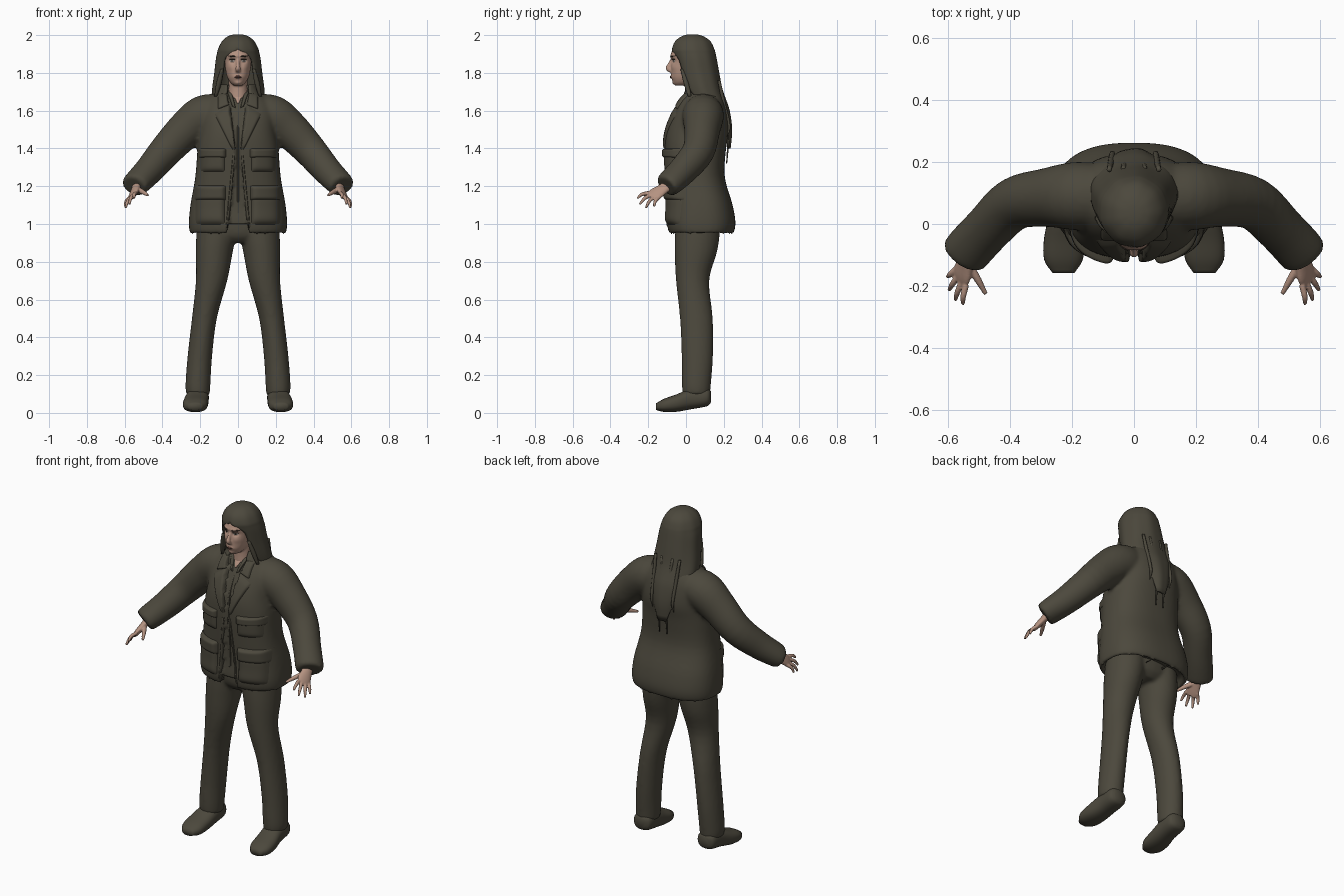
import bpy, bmesh
from math import sin, cos, pi, radians, exp
from mathutils import Vector
from mathutils.bvhtree import BVHTree

if "Cube" in bpy.data.objects:
    bpy.data.objects.remove(bpy.data.objects["Cube"])


def material(name, rgb):
    m = bpy.data.materials.new(name)
    m.use_nodes = True
    m.diffuse_color = (*rgb, 1)
    m.node_tree.nodes["Principled BSDF"].inputs["Base Color"].default_value = (*rgb, 1)
    return m


OLIVE = material("dark_olive", (.072, .065, .046))
SKIN = material("skin", (.46, .29, .22))
LIP = material("lip", (.30, .14, .11))
BROW = material("dark_brown", (.05, .035, .025))
WHITE = material("eye_white", (.5, .45, .4))
X, Y, Z = Vector((1, 0, 0)), Vector((0, 1, 0)), Vector((0, 0, 1))


def finish(name, bm, mat):
    me = bpy.data.meshes.new(name)
    bm.to_mesh(me)
    bm.free()
    me.materials.append(mat)
    for p in me.polygons:
        p.use_smooth = True
    ob = bpy.data.objects.new(name, me)
    bpy.context.collection.objects.link(ob)
    return ob


def spline(rows, k=4):
    r = [Vector(q) for q in rows]
    r = [r[0] * 2 - r[1]] + r + [r[-1] * 2 - r[-2]]
    out = []
    for i in range(1, len(r) - 2):
        a, b, c, d = r[i - 1:i + 3]
        for j in range(k):
            t = j / k
            out.append((b * 2 + (c - a) * t + (a * 2 - b * 5 + c * 4 - d) * t * t
                        + (b * 3 - a - c * 3 + d) * t ** 3) / 2)
    return out + [r[-2]]


def tube(bm, rows, ref, axis=None, n=28, power=2, side=1):
    """Closed loft through rows of x, y, z and two radii."""
    rows = spline(rows)
    pts = [Vector((r[0] * side, r[1], r[2])) for r in rows]
    ref = Vector((ref[0] * side, ref[1], ref[2]))
    rings = []
    for i, (p, r) in enumerate(zip(pts, rows)):
        t = axis or (pts[min(i + 1, len(pts) - 1)] - pts[max(i - 1, 0)]).normalized()
        u = (ref - t * ref.dot(t)).normalized()
        w = t.cross(u)
        ring = []
        for j in range(n):
            c, s = cos(2 * pi * j / n), sin(2 * pi * j / n)
            c, s = [abs(q) ** (2 / power) * (1 if q > 0 else -1) for q in (c, s)]
            ring.append(bm.verts.new(p + u * c * max(r[3], .002) + w * s * max(r[4], .002)))
        rings.append(ring)
    faces = [bm.faces.new(rings[0]), bm.faces.new(rings[-1])]
    for a, b in zip(rings, rings[1:]):
        faces += [bm.faces.new((a[j - 1], a[j], b[j], b[j - 1])) for j in range(n)]
    bmesh.ops.recalc_face_normals(bm, faces=faces)


def fuse(name, bm, voxel, iters, mat, deform=None):
    """Melt overlapping lofts into one skin, then reshape it."""
    ob = finish(name, bm, mat)
    m = ob.modifiers.new("fuse", 'REMESH')
    m.mode, m.voxel_size, m.use_smooth_shade = 'VOXEL', voxel, True
    m = ob.modifiers.new("relax", 'SMOOTH')
    m.iterations = iters
    dg = bpy.context.evaluated_depsgraph_get()
    me = bpy.data.meshes.new_from_object(ob.evaluated_get(dg))
    ob.modifiers.clear()
    ob.data = me
    for v in me.vertices:
        if deform:
            deform(v.co)
    for p in me.polygons:
        p.use_smooth = True
    return BVHTree.FromPolygons([v.co for v in me.vertices], [p.vertices for p in me.polygons])


def patch(name, corners, puff, tree, mat, sharp=8, side=1, n=14, sink=.004):
    """Padded panel laid on the front of a body; corners are x, z pairs."""
    a, b, c, d = [Vector(q) for q in corners]
    bm = bmesh.new()
    grid = []
    for i in range(n + 1):
        for j in range(n + 1):
            u, v = i / n, j / n
            q = a.lerp(b, u).lerp(d.lerp(c, u), v)
            hit = tree.ray_cast(Vector((q.x * side, -1, q.y)), Y)[0]
            w = (1 - abs(2 * u - 1) ** sharp) * (1 - abs(2 * v - 1) ** sharp)
            grid.append(bm.verts.new((q.x * side, (hit.y if hit else 0) + sink - (puff + sink) * w, q.y)))
    m = n + 1
    for i in range(n):
        for j in range(n):
            k = i * m + j
            bm.faces.new((grid[k], grid[k + m], grid[k + m + 1], grid[k + 1]))
    bm.normal_update()
    bmesh.ops.reverse_faces(bm, faces=[f for f in bm.faces if f.normal.y > 0])
    finish(name, bm, mat)


def shell(name, rows, thick, n=40):
    """Draped sheet open at the front; rows are z, centre y, two radii, opening angle."""
    bm = bmesh.new()
    last = None
    for z, cy, rx, ry, gap in spline(rows, 3):
        g = radians(max(gap, 0))
        ring = []
        for j in range(n + 1):
            t = g + (2 * pi - 2 * g) * j / n
            ripple = 1 + .012 * sin(9 * t)
            ring.append(bm.verts.new((sin(t) * rx * ripple, cy - cos(t) * ry * ripple, z)))
        if last:
            for j in range(n):
                bm.faces.new((last[j], last[j + 1], ring[j + 1], ring[j]))
        elif gap == 0:
            bm.faces.new(ring[:-1])
        last = ring
    bmesh.ops.remove_doubles(bm, verts=bm.verts, dist=.0005)
    bmesh.ops.recalc_face_normals(bm, faces=bm.faces)
    ob = finish(name, bm, OLIVE)
    m = ob.modifiers.new("thickness", 'SOLIDIFY')
    m.thickness, m.offset = thick, 0


# Jacket: body and sleeves melted together
bm = bmesh.new()
tube(bm, [(0, .08, .99, .22, .14), (0, .08, .945, .25, .165), (0, .08, 1.0, .26, .182),
          (0, .075, 1.1, .252, .172), (0, .05, 1.25, .226, .155), (0, .05, 1.4, .214, .162),
          (0, .063, 1.5, .2, .165), (0, .077, 1.6, .195, .14), (0, .085, 1.66, .16, .115),
          (0, .09, 1.705, .1, .085), (0, .085, 1.72, .07, .07)], X, Z, 48, 2.5)
for s in (1, -1):
    tube(bm, [(.08, .09, 1.59, .1, .1), (.185, .09, 1.57, .11, .11), (.28, .085, 1.495, .1, .095),
              (.385, .065, 1.385, .088, .085), (.47, -.015, 1.285, .077, .078),
              (.54, -.09, 1.213, .066, .078), (.552, -.105, 1.2, .058, .068)], Z, side=s)


def open_front(co):
    # groove that shows the shirt, narrow at the chest and wider at hem and neck
    gap = (1.38 - co.z) * .11 + .008 if co.z < 1.38 else (co.z - 1.38) * .16 + .008
    if co.y < .03 and abs(co.x) < gap:
        co.y += .022
        co.z = max(co.z, 1.0)


jacket = fuse("jacket", bm, .011, 5, OLIVE, open_front)

# Trousers
bm = bmesh.new()
tube(bm, [(0, .06, .9, .09, .08), (0, .06, .95, .19, .115), (0, .06, 1.08, .2, .12)], X, Z)
for s in (1, -1):
    tube(bm, [(.212, .055, .095, .062, .072), (.212, .055, .15, .066, .077), (.202, .06, .3, .065, .083),
              (.178, .055, .5, .066, .087), (.14, .035, .7, .083, .088), (.126, .052, .85, .098, .112),
              (.115, .06, .95, .105, .118), (.11, .06, 1.05, .1, .11)], X, Z, side=s)
fuse("trousers", bm, .011, 4, OLIVE)

# Shoes, hands and fingers
spread = Vector((.05, .09, -.04))
tips = [(.55, -.258, 1.135), (.575, -.245, 1.103), (.595, -.212, 1.085), (.6, -.17, 1.092)]
for s, tag in ((1, "left"), (-1, "right")):
    bm = bmesh.new()
    tube(bm, [(.213, .132, .085, .03, .03), (.213, .11, .083, .056, .048), (.215, .03, .075, .06, .055),
              (.224, -.05, .052, .066, .046), (.227, -.115, .04, .062, .035),
              (.227, -.158, .033, .035, .018)], X, Y, power=2.4, side=s)
    finish(tag + "_shoe", bm, OLIVE)
    bm = bmesh.new()
    tube(bm, [(.53, -.075, 1.22, .03, .025), (.54, -.115, 1.19, .032, .02),
              (.553, -.16, 1.16, .04, .016), (.56, -.185, 1.142, .034, .011)], spread, side=s)
    for k, tip in enumerate(tips):
        tip = Vector(tip)
        root = Vector((.556, -.17, 1.153)) + spread * (k - 1.5) * .2
        mid = root.lerp(tip, .55) + Vector((.004, -.004, .008))
        tube(bm, [(*root, .0105, .0105), (*mid, .0095, .0095), (*tip, .006, .006)], spread, n=12, side=s)
    tube(bm, [(.535, -.125, 1.185, .015, .013), (.505, -.175, 1.17, .013, .012),
              (.477, -.225, 1.152, .007, .007)], Z, n=12, side=s)
    fuse(tag + "_hand", bm, .004, 2, SKIN)

# Head with neck and nose
bm = bmesh.new()
tube(bm, [(0, -.02, 1.733, .022, .035), (0, -.01, 1.75, .042, .058), (0, 0, 1.78, .058, .078),
          (0, .005, 1.82, .067, .084), (0, .01, 1.86, .071, .088), (0, .02, 1.9, .074, .1),
          (0, .03, 1.94, .066, .09), (0, .035, 1.97, .04, .06)], X, Z, power=2.2)
tube(bm, [(0, .05, 1.6, .06, .06), (0, .045, 1.7, .05, .05), (0, .04, 1.78, .05, .05)], X, Z)
tube(bm, [(0, -.074, 1.876, .008, .006), (0, -.086, 1.845, .009, .011), (0, -.094, 1.824, .014, .014),
          (0, -.08, 1.808, .014, .008)], X, n=16)


def features(co):
    # hollow the eye sockets, push out the brow, lips and chin
    if co.y < 0:
        def bump(x, z, rx, rz):
            return exp(-((abs(co.x) - x) / rx) ** 2 - ((co.z - z) / rz) ** 2)
        co.y += .010 * bump(.031, 1.864, .016, .011) - .005 * bump(.025, 1.889, .028, .008)
        co.y -= .006 * bump(0, 1.778, .022, .009) + .006 * bump(0, 1.745, .018, .01)
        co.y -= .004 * bump(.04, 1.83, .018, .018)


face = fuse("head", bm, .005, 3, SKIN, features)


def box(x, z, w, h, tilt=0):
    return [(x - w, z - h), (x + w, z - h + tilt), (x + w, z + h + tilt), (x - w, z + h)]


patch("upper_lip", box(0, 1.782, .022, .004), .003, face, LIP, 2, sink=.002)
patch("lower_lip", box(0, 1.774, .018, .005), .004, face, LIP, 2, sink=.002)
patch("mouth_line", box(0, 1.778, .021, .0015), .004, face, BROW, 4, sink=.001)
for s, tag in ((1, "left"), (-1, "right")):
    patch(tag + "_eye", box(.031, 1.864, .015, .007), .004, face, WHITE, 2, s, sink=.002)
    patch(tag + "_iris", box(.031, 1.864, .006, .006), .006, face, BROW, 2, s, sink=.002)
    patch(tag + "_lid", box(.031, 1.871, .016, .002), .005, face, BROW, 4, s, sink=.001)
    patch(tag + "_brow", box(.034, 1.887, .022, .004, .003), .004, face, BROW, 3, s, sink=.001)

# Long hair draped over the back, tapering to a point
shell("hair", [(1.998, .035, .02, .022, 0), (1.988, .035, .052, .056, 0), (1.962, .036, .082, .09, 0),
               (1.925, .038, .101, .106, 0), (1.905, .042, .106, .108, 20), (1.87, .05, .113, .107, 38),
               (1.8, .065, .121, .105, 42), (1.72, .085, .132, .1, 48), (1.66, .105, .135, .1, 68),
               (1.6, .12, .125, .105, 105), (1.5, .13, .1, .108, 140), (1.4, .125, .08, .105, 160)], .012)
shell("collar", [(1.665, .085, .13, .115, 34), (1.7, .08, .108, .095, 32), (1.735, .085, .09, .08, 38)], .014)
for s, tag in ((1, "left"), (-1, "right")):
    for k, (x, low) in enumerate(((.025, 1.32), (.07, 1.46))):
        bm = bmesh.new()
        tube(bm, [(x + .01, .175, 1.76, .008, .008), (x + .004, .2, 1.64, .01, .01),
                  (x, .228, 1.52, .008, .008), (x, .215, low, .003, .003)], X, Z, 10, side=s)
        finish(f"{tag}_hair_strand_{k + 1}", bm, OLIVE)
    bm = bmesh.new()
    tube(bm, [(.085, -.02, 1.82, .008, .01), (.1, 0, 1.75, .014, .014), (.118, .02, 1.675, .008, .01)], X, Z, 12, side=s)
    finish(tag + "_side_lock", bm, OLIVE)

# Lapels, plackets, pockets and open neck
patch("open_neck", [(-.004, 1.635), (.004, 1.635), (.034, 1.7), (-.034, 1.7)], .006, jacket, SKIN)
patch("shirt_placket", box(0, 1.33, .006, .3), .005, jacket, OLIVE)
for s, tag in ((1, "left"), (-1, "right")):
    patch(tag + "_shirt_collar", [(.01, 1.61), (.03, 1.62), (.058, 1.7), (.034, 1.705)], .01, jacket, OLIVE, 8, s)
    patch(tag + "_lapel", [(.012, 1.39), (.028, 1.39), (.128, 1.585), (.04, 1.64)], .012, jacket, OLIVE, 10, s)
    patch(tag + "_lapel_top", [(.045, 1.63), (.108, 1.605), (.105, 1.69), (.06, 1.7)], .013, jacket, OLIVE, 10, s)
    patch(tag + "_front_edge", [(.05, .96), (.068, .96), (.026, 1.39), (.012, 1.39)], .006, jacket, OLIVE, 8, s)
    patch(tag + "_chest_pocket", box(.135, 1.335, .068, .06), .016, jacket, OLIVE, 6, s)
    patch(tag + "_chest_flap", box(.138, 1.375, .076, .025), .024, jacket, OLIVE, 8, s)
    patch(tag + "_hip_pocket", box(.148, 1.08, .08, .085), .02, jacket, OLIVE, 6, s)
    patch(tag + "_hip_flap", box(.148, 1.165, .085, .04), .028, jacket, OLIVE, 8, s)
